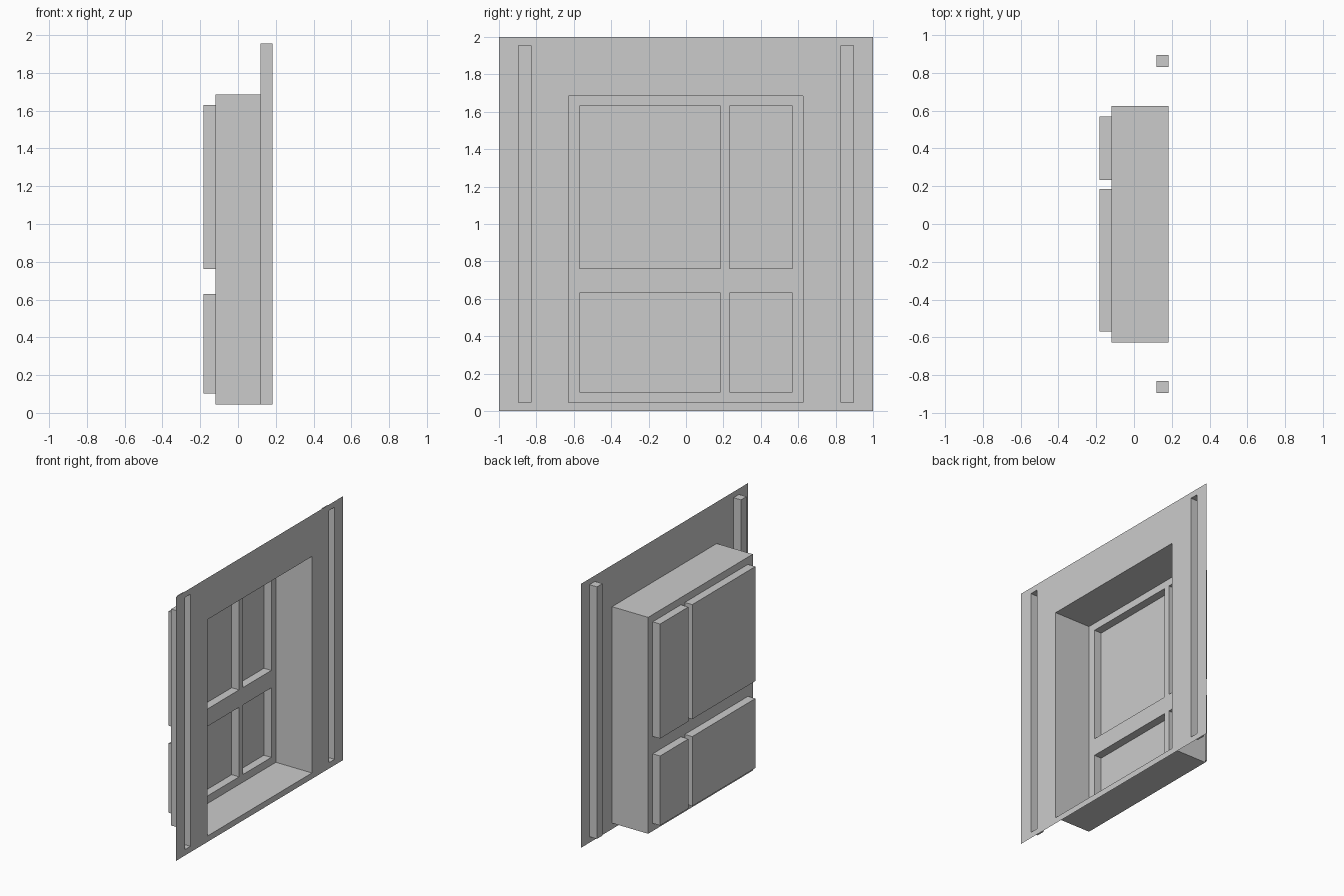
import bpy, bmesh

if "Cube" in bpy.data.objects:
    bpy.data.objects.remove(bpy.data.objects["Cube"])

grey = bpy.data.materials.new("light grey")
grey.diffuse_color = (0.6, 0.6, 0.6, 1)
grey.use_nodes = True
grey.node_tree.nodes["Principled BSDF"].inputs["Base Color"].default_value = grey.diffuse_color

# Depth levels along x, and rectangles as (y0, y1, z0, z1)
FACE, GROOVE, BACK, POCKET = 0.182, 0.12, -0.12, -0.182
SHEET = (-1, 1, 0, 2)
RECESS = (-0.628, 0.625, 0.045, 1.685)
GROOVES = [(-0.895, -0.83, 0.045, 1.955), (0.83, 0.895, 0.045, 1.955)]
POCKETS = [(y0, y1, z0, z1)
           for y0, y1 in ((-0.57, 0.185), (0.232, 0.57))
           for z0, z1 in ((0.103, 0.63), (0.762, 1.63))]


def panel(name, rect, x_floor, x_rim=None, holes=()):
    """Flat panel facing +x with rectangular holes, and side walls up to x_rim."""
    bm = bmesh.new()

    def quad(*points):
        bm.faces.new([bm.verts.new(p) for p in points])

    ys = sorted({v for r in (rect, *holes) for v in r[:2]})
    zs = sorted({v for r in (rect, *holes) for v in r[2:]})
    for a, b in zip(ys, ys[1:]):
        for c, d in zip(zs, zs[1:]):
            y, z = (a + b) / 2, (c + d) / 2
            if not any(h[0] < y < h[1] and h[2] < z < h[3] for h in holes):
                quad((x_floor, a, c), (x_floor, b, c), (x_floor, b, d), (x_floor, a, d))
    if x_rim is not None:
        y0, y1, z0, z1 = rect
        loop = [(y, z0) for y in ys] + [(y1, z) for z in zs[1:]]
        loop += [(y, z1) for y in ys[-2::-1]] + [(y0, z) for z in zs[-2:0:-1]]
        for p, q in zip(loop, loop[1:] + loop[:1]):
            quad((x_floor, *q), (x_floor, *p), (x_rim, *p), (x_rim, *q))
    bmesh.ops.remove_doubles(bm, verts=bm.verts, dist=1e-5)
    # Merge the coplanar strips of the panel
    bmesh.ops.dissolve_limit(bm, angle_limit=0.01, verts=bm.verts, edges=bm.edges)
    mesh = bpy.data.meshes.new(name)
    bm.to_mesh(mesh)
    bm.free()
    mesh.materials.append(grey)
    bpy.context.collection.objects.link(bpy.data.objects.new(name, mesh))


# Flat face sheet, cut open for the recess and the two grooves
panel("face_sheet", SHEET, FACE, holes=[RECESS, *GROOVES])

# Deep central recess, its back cut open for the four pockets
panel("central_recess", RECESS, BACK, FACE, POCKETS)

# Tall side grooves
for i, rect in enumerate(GROOVES):
    panel(f"side_groove_{i + 1}", rect, GROOVE, FACE)

# Shallow pockets in the back of the recess
for i, rect in enumerate(POCKETS):
    panel(f"pocket_{i + 1}", rect, POCKET, BACK)
